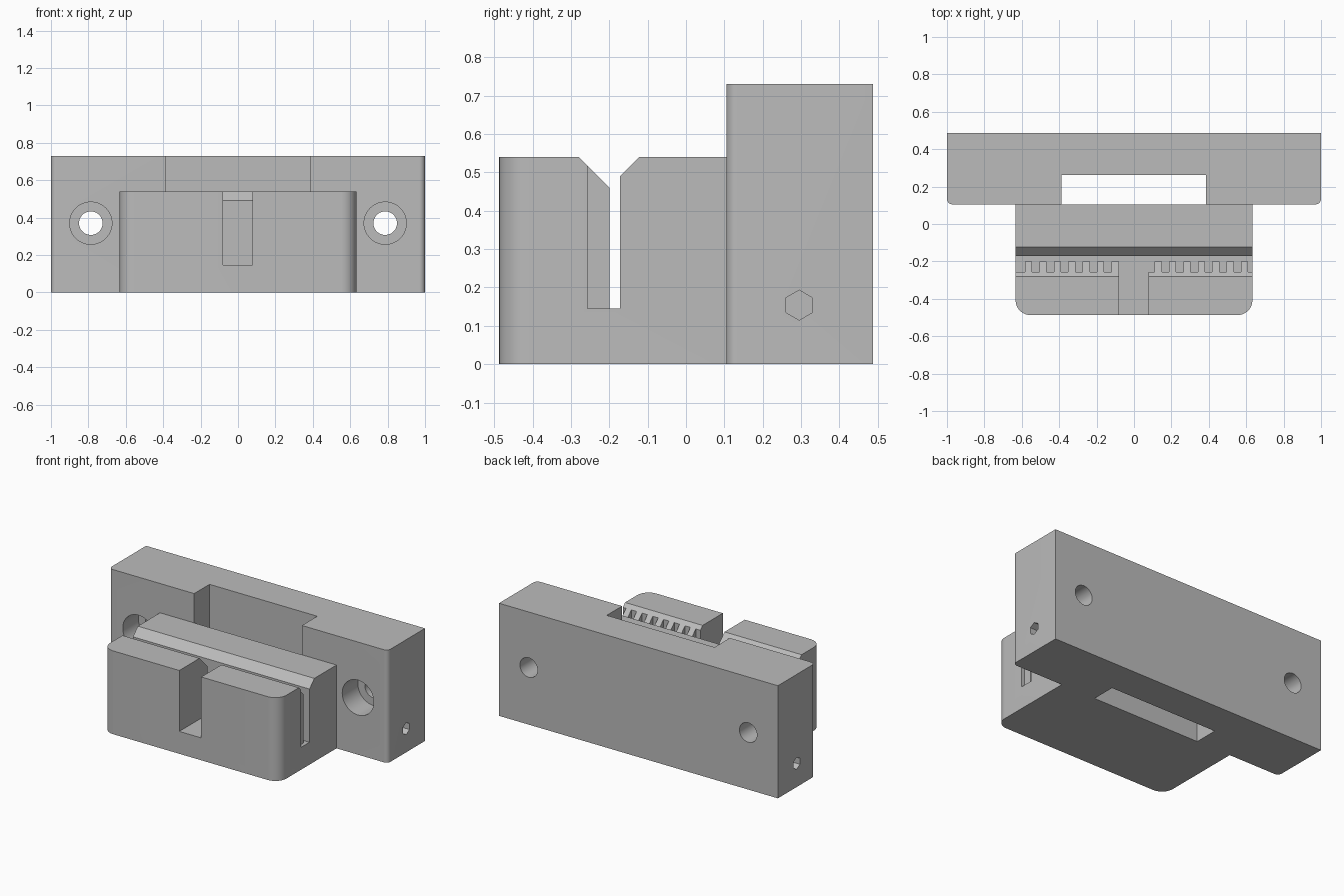
import bpy
import bmesh
from math import cos, sin, pi, radians
from mathutils import Matrix, Vector

old = bpy.data.objects.get("Cube")
if old:
    bpy.data.objects.remove(old, do_unlink=True)

grey = bpy.data.materials.new("plain grey")
grey.use_nodes = True
colour = (0.5, 0.5, 0.5, 1)
grey.diffuse_color = colour
grey.node_tree.nodes["Principled BSDF"].inputs["Base Color"].default_value = colour


def make_object(name, bm):
    bmesh.ops.recalc_face_normals(bm, faces=bm.faces)
    mesh = bpy.data.meshes.new(name)
    bm.to_mesh(mesh)
    bm.free()
    mesh.materials.append(grey)
    obj = bpy.data.objects.new(name, mesh)
    bpy.context.collection.objects.link(obj)
    return obj


def prism(name, points, shift):
    """Closed outline of 3D points pushed along a vector."""
    bm = bmesh.new()
    face = bm.faces.new([bm.verts.new(p) for p in points])
    side = bmesh.ops.extrude_face_region(bm, geom=[face])
    verts = [v for v in side["geom"] if isinstance(v, bmesh.types.BMVert)]
    bmesh.ops.translate(bm, verts=verts, vec=Vector(shift))
    return make_object(name, bm)


def box(name, x0, x1, y0, y1, z0, z1):
    corners = [(x0, y0, z0), (x1, y0, z0), (x1, y1, z0), (x0, y1, z0)]
    return prism(name, corners, (0, 0, z1 - z0))


def rounded_block(name, x0, x1, y0, y1, height, r, steps=12):
    """Block whose two front upright edges are rounded."""
    outline = [(x1, y1, 0), (x0, y1, 0)]
    for cx, start in ((x0 + r, pi), (x1 - r, 1.5 * pi)):
        for i in range(steps + 1):
            a = start + i / steps * pi / 2
            outline.append((cx + r * cos(a), y0 + r + r * sin(a), 0))
    return prism(name, outline, (0, 0, height))


def rod(name, axis, centre, radius, length, sides):
    """Cylinder centred on a point, lying along the x or y axis."""
    bm = bmesh.new()
    turn = Matrix.Rotation(pi / 2, 4, "Y" if axis == "x" else "X")
    if axis == "x":
        turn = turn @ Matrix.Rotation(pi / 2, 4, "Z")
    bmesh.ops.create_cone(bm, cap_ends=True, segments=sides, radius1=radius,
                          radius2=radius, depth=length,
                          matrix=Matrix.Translation(centre) @ turn)
    return make_object(name, bm)


def cut(target, cutters):
    for c in cutters:
        c.hide_render = True
        mod = target.modifiers.new(c.name, "BOOLEAN")
        mod.operation = "DIFFERENCE"
        mod.solver = "EXACT"
        mod.object = c
    graph = bpy.context.evaluated_depsgraph_get()
    result = bpy.data.meshes.new_from_object(target.evaluated_get(graph))
    target.modifiers.clear()
    target.data = result
    for c in cutters:
        bpy.data.objects.remove(c, do_unlink=True)


# Mounting plate with a rectangular well and screw and nut holes
plate = rounded_block("mounting_plate", -1, 1, 0.105, 0.487, 0.73, 0.03)
cutters = [box("well_cutter", -0.388, 0.385, 0, 0.262, -0.1, 1)]
for s in (-1, 1):
    cutters += [
        rod("screw_cutter", "y", (s * 0.787, 0.3, 0.37), 0.063, 1, 48),
        rod("head_cutter", "y", (s * 0.787, 0.105, 0.37), 0.113, 0.32, 64),
        rod("hex_cutter", "x", (s, 0.295, 0.154), 0.039, 0.6, 6),
    ]
cut(plate, cutters)

# Belt clamp block with a chamfered slot
clamp = rounded_block("belt_clamp", -0.633, 0.633, -0.487, 0.105, 0.54, 0.08)
floor = 0.145
slot = [(-0.2, floor), (-0.172, floor), (-0.172, 0.49), (-0.102, 0.56), (-0.3, 0.56), (-0.2, 0.46)]
cutters = [
    prism("slot_cutter", [(-1, y, z) for y, z in slot], (2, 0, 0)),
    box("notch_cutter", -0.08, 0.077, -1, -0.185, floor, 1),
]
# Tooth gaps along the front wall of the slot
pitch = 0.077
for k in range(-1, 16):
    if k in (6, 7):
        continue
    x0 = -0.583 + pitch * (k + 0.5)
    x1 = x0 + pitch / 2
    if k == -1:
        x0 = -0.7
    if k == 15:
        x1 = 0.7
    cutters.append(box("tooth_gap_cutter", x0, x1, -0.257, -0.186, floor, 1))
cut(clamp, cutters)

# Smooth rounds, crisp corners
for obj in (plate, clamp):
    bpy.ops.object.select_all(action="DESELECT")
    obj.select_set(True)
    bpy.context.view_layer.objects.active = obj
    bpy.ops.object.shade_smooth_by_angle(angle=radians(25))
